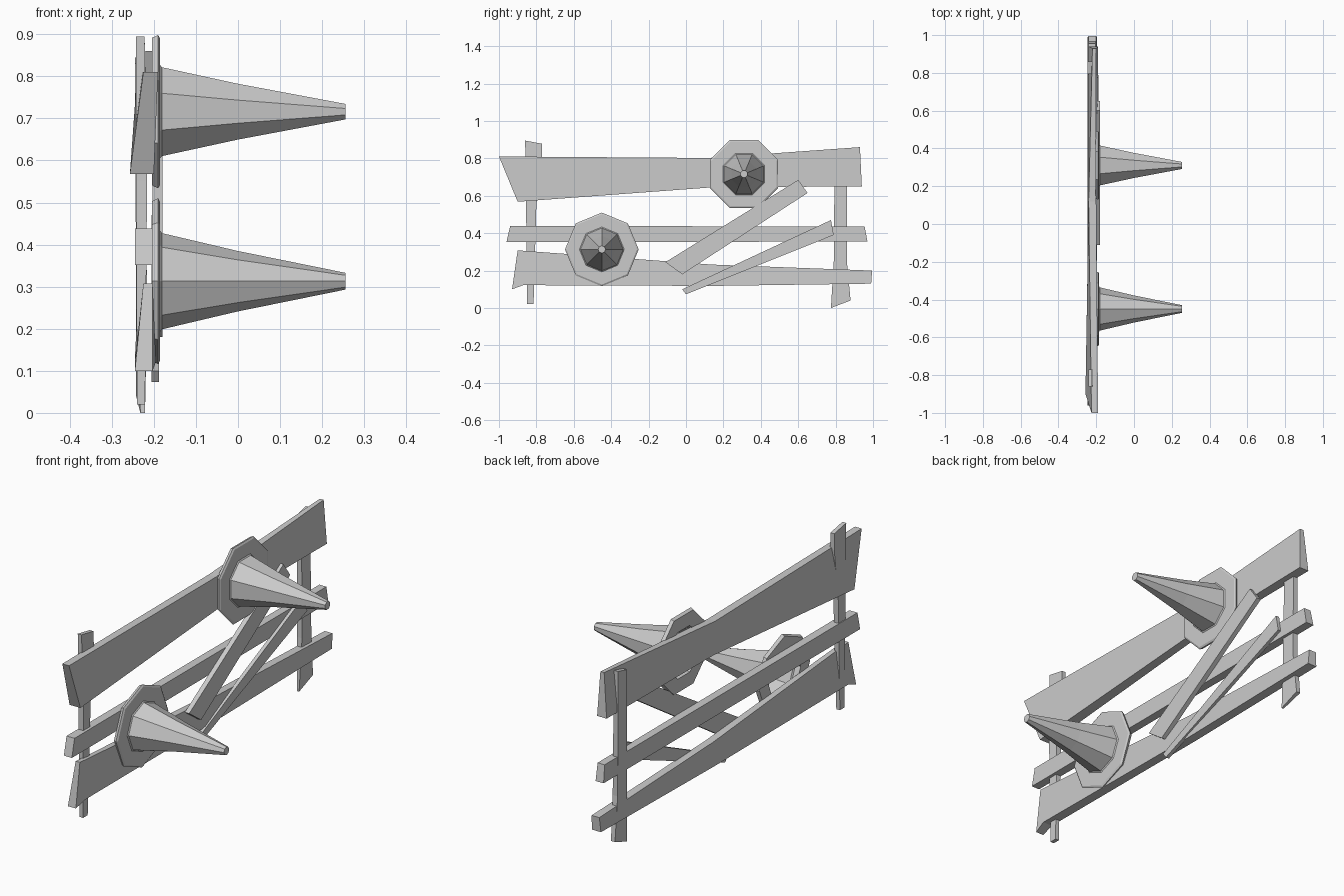
import bpy, bmesh, math


def plank(name, outline):
    """Board from a side outline; each point is (y, z, back x, front x)."""
    bm = bmesh.new()
    back = [bm.verts.new((b, y, z)) for y, z, b, f in outline]
    front = [bm.verts.new((f, y, z)) for y, z, b, f in outline]
    bm.faces.new(back)
    bm.faces.new(front[::-1])
    n = len(outline)
    for i in range(n):
        j = (i + 1) % n
        bm.faces.new((back[j], back[i], front[i], front[j]))
    finish(name, bm)


def finish(name, bm):
    bmesh.ops.recalc_face_normals(bm, faces=bm.faces[:])
    me = bpy.data.meshes.new(name)
    bm.to_mesh(me)
    bm.free()
    ob = bpy.data.objects.new(name, me)
    bpy.context.collection.objects.link(ob)


def cone(name, y, z, turn, sides=8):
    """Hollow eight-sided cone with a flat base, pointing along +x."""
    profile = [(-0.205, 0.120), (-0.205, 0.190), (-0.190, 0.197), (-0.185, 0.188),
               (-0.185, 0.120), (-0.176, 0.1075), (0.255, 0.020)]
    bm = bmesh.new()
    rings = []
    for x, r in profile + [(0.245, 0.014)]:
        angles = [turn + math.tau * k / sides for k in range(sides)]
        rings.append([bm.verts.new((x, y + r * math.cos(a), z + r * math.sin(a)))
                      for a in angles])
    # outer skin, then the hollow inside from the base opening to the tip
    pairs = list(zip(rings[:6], rings[1:7])) + [(rings[7], rings[0])]
    for a, b in pairs:
        for k in range(sides):
            m = (k + 1) % sides
            bm.faces.new((a[k], a[m], b[m], b[k]))
    bm.faces.new(rings[6])
    bm.faces.new(rings[7])
    finish(name, bm)


# Horizontal rails
plank("top_rail", [(-1.0, 0.81, -0.225, -0.19), (-0.90, 0.568, -0.257, -0.20),
                   (0.14, 0.645, -0.24, -0.20), (0.94, 0.65, -0.24, -0.19),
                   (0.93, 0.86, -0.22, -0.20), (0.12, 0.802, -0.24, -0.20)])
plank("middle_rail", [(-0.94, 0.438, -0.245, -0.203), (-0.96, 0.352, -0.245, -0.203),
                      (0.97, 0.355, -0.245, -0.203), (0.955, 0.436, -0.24, -0.203)])
plank("bottom_rail", [(-0.90, 0.308, -0.225, -0.203), (-0.93, 0.10, -0.245, -0.203),
                      (-0.87, 0.122, -0.245, -0.195), (0.14, 0.118, -0.245, -0.20),
                      (0.99, 0.13, -0.245, -0.197), (0.995, 0.20, -0.24, -0.20),
                      (0.14, 0.232, -0.24, -0.203)])

# Upright posts
plank("left_post", [(-0.86, 0.895, -0.242, -0.222), (-0.855, 0.55, -0.242, -0.216),
                    (-0.85, 0.02, -0.24, -0.221), (-0.815, 0.02, -0.24, -0.221),
                    (-0.80, 0.55, -0.242, -0.216), (-0.77, 0.80, -0.242, -0.22),
                    (-0.77, 0.878, -0.242, -0.222)])
plank("right_post", [(0.795, 0.83, -0.245, -0.222), (0.79, 0.25, -0.242, -0.216),
                     (0.775, 0.0, -0.232, -0.221), (0.88, 0.04, -0.242, -0.221),
                     (0.86, 0.25, -0.242, -0.216), (0.86, 0.845, -0.245, -0.222)])

# Loose diagonal braces on the front of the rails
plank("upper_brace", [(-0.11, 0.245, -0.203, -0.18), (-0.02, 0.18, -0.203, -0.18),
                      (0.65, 0.615, -0.203, -0.18), (0.60, 0.685, -0.203, -0.18)])
plank("lower_brace", [(-0.02, 0.10, -0.206, -0.188), (0.0, 0.073, -0.206, -0.188),
                      (0.79, 0.39, -0.206, -0.188), (0.775, 0.47, -0.206, -0.188)])

# Cones
cone("lower_cone", -0.45, 0.313, 0.0)
cone("upper_cone", 0.31, 0.716, math.pi / 8)
